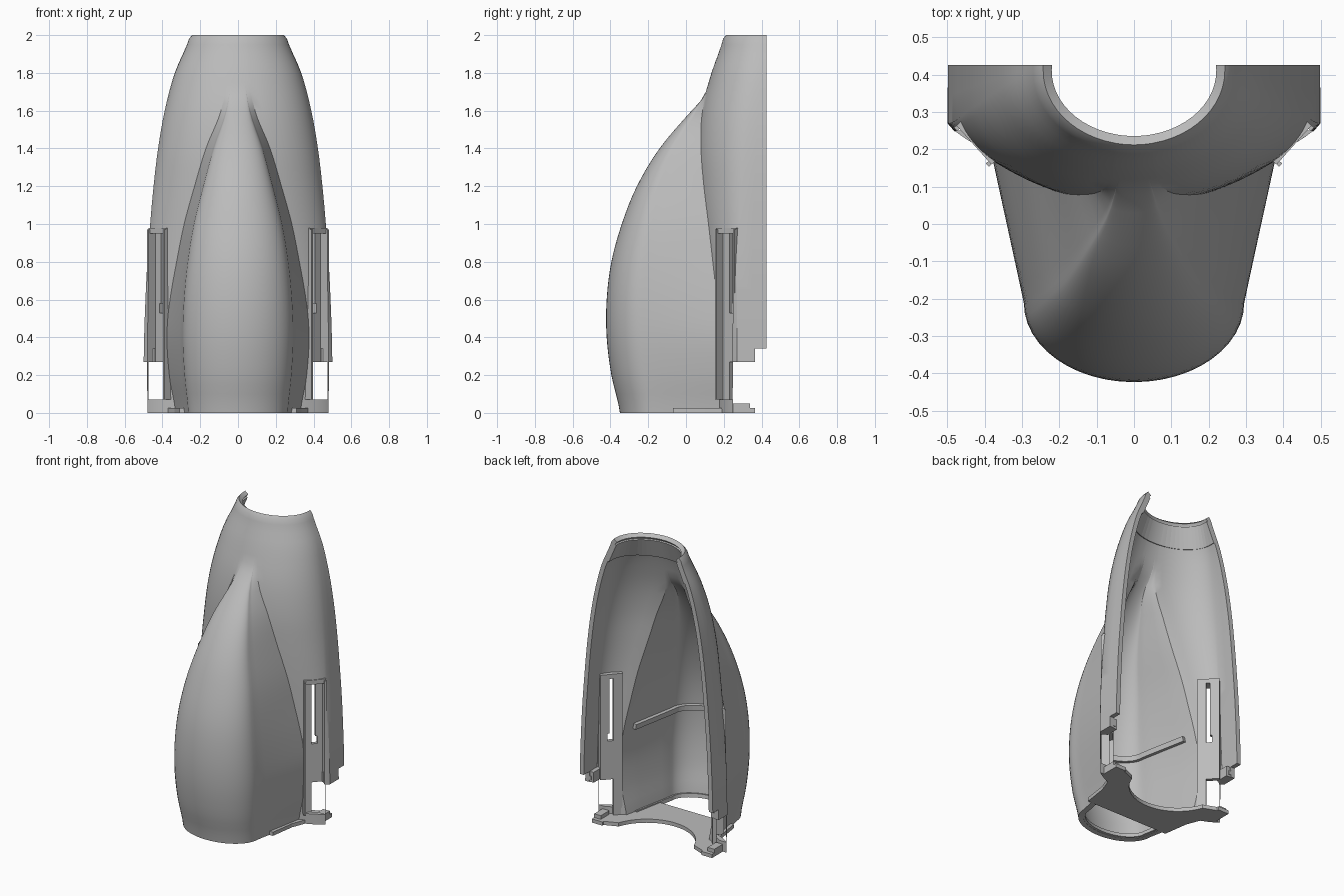
import bpy, bmesh, math
from mathutils import Vector

if "Cube" in bpy.data.objects:
    bpy.data.objects.remove(bpy.data.objects["Cube"], do_unlink=True)

grey = bpy.data.materials.new("plastic_grey")
grey.use_nodes = True
grey.diffuse_color = (0.5, 0.5, 0.5, 1)
grey.node_tree.nodes["Principled BSDF"].inputs["Base Color"].default_value = (0.5, 0.5, 0.5, 1)

# Shape tables, one value every 0.2 of height
HALF_WIDTH = [.5, .5, .497, .49, .48, .465, .447, .423, .388, .335, .255]
BODY_FRONT = [.13, .12, .11, .095, .08, .065, .055, .055, .08, .135, .2]
SIDE_EDGE = [.27, .27, .27, .27, .275, .285, .3, .315, .34, .375, .41]
POD_NOSE = [-.35, -.395, -.42, -.42, -.395, -.34, -.26, -.14, .03, .22, .4]
POD_ROOT = [.33, .365, .38, .36, .325, .285, .23, .17, .09, .06, .05]
POD_SHOULDER = [.265, .285, .295, .288, .268, .235, .185, .13, .062, .035, .03]
BACK = 0.425


def at(table, z):
    """Smooth lookup in a table by height."""
    f = min(max(z / 0.2, 0), 10)
    i = min(int(f), 9)
    t = f - i
    a, b, c, d = (table[min(max(k, 0), 10)] for k in range(i - 1, i + 3))
    return b + t / 2 * (c - a + t * (2 * a - 5 * b + 4 * c - d + t * (3 * (b - c) + d - a)))


def section(z):
    """Outline at one height, from the +x back edge round the front to -x."""
    w, front, edge = at(HALF_WIDTH, z), at(BODY_FRONT, z), at(SIDE_EDGE, z)
    nose, root, shoulder = at(POD_NOSE, z), at(POD_ROOT, z), at(POD_SHOULDER, z)
    if z > 1.99:
        w, front = w - .012, front + .012
    t0 = 0.35 * (1 - z / 2)

    def body_y(x):
        s = math.sqrt(max(0, 1 - (x * math.cos(t0) / w) ** 2))
        return edge - (edge - front) * (s - math.sin(t0)) / (1 - math.sin(t0))

    half = [(w, BACK), (w, (BACK + edge) / 2)]
    t1 = math.acos(root * math.cos(t0) / w)
    for k in range(13):
        x = w * math.cos(t0 + (t1 - t0) * k / 12) / math.cos(t0)
        half.append((x, body_y(x)))
    yr = body_y(root)
    ys = yr - 0.65 * (yr - nose)
    for k in range(1, 6):
        x = root + (shoulder - root) * k / 6
        half.append((x, min(yr + (ys - yr) * k / 6, body_y(x))))
    for k in range(13):
        a = math.pi / 2 * k / 12
        x = shoulder * math.cos(a)
        half.append((x, min(ys + (nose - ys) * math.sin(a), body_y(x))))
    return half[:-1] + [(0, half[-1][1])] + [(-x, y) for x, y in half[-2::-1]]


def inset(points, d):
    """Move an outline inward."""
    out = []
    for i, (x, y) in enumerate(points):
        p, q = points[max(i - 1, 0)], points[min(i + 1, len(points) - 1)]
        n = Vector((p[1] - q[1], q[0] - p[0])).normalized()
        out.append((x - n.x * d, y - n.y * d))
    return out


def finish(name, bm, smooth=False):
    mesh = bpy.data.meshes.new(name)
    bm.to_mesh(mesh)
    bm.free()
    ob = bpy.data.objects.new(name, mesh)
    bpy.context.collection.objects.link(ob)
    mesh.materials.append(grey)
    if smooth:
        select(ob)
        bpy.ops.object.shade_smooth_by_angle(angle=math.radians(28))
    return ob


def select(ob):
    bpy.ops.object.select_all(action='DESELECT')
    ob.select_set(True)
    bpy.context.view_layer.objects.active = ob


def loft(name, rings, thickness):
    """Skin stacked (z, outline) rings and thicken them inward."""
    bm = bmesh.new()
    rows = [[bm.verts.new((x, y, z)) for x, y in pts] for z, pts in rings]
    for lo, hi in zip(rows, rows[1:]):
        for i in range(len(lo) - 1):
            bm.faces.new((lo[i], hi[i], hi[i + 1], lo[i + 1]))
    ob = finish(name, bm)
    mod = ob.modifiers.new("wall", 'SOLIDIFY')
    mod.thickness, mod.offset = thickness, -1
    select(ob)
    bpy.ops.object.modifier_apply(modifier=mod.name)
    return ob


def prism(name, points, z0, z1):
    """Upright solid over a flat outline."""
    bm = bmesh.new()
    base = bm.faces.new([bm.verts.new((x, y, z0)) for x, y in points])
    top = bmesh.ops.extrude_face_region(bm, geom=[base])["geom"]
    bmesh.ops.translate(bm, vec=(0, 0, z1 - z0), verts=[v for v in top if isinstance(v, bmesh.types.BMVert)])
    bmesh.ops.recalc_face_normals(bm, faces=bm.faces)
    return finish(name, bm)


def box(name, x0, x1, y0, y1, z0, z1):
    return prism(name, [(x0, y0), (x1, y0), (x1, y1), (x0, y1)], z0, z1)


def slanted(name, side, a0, a1, d0, d1, z0, z1):
    """Box along the diagonal face: a runs along it, d goes inward."""
    pts = []
    for a, d in ((a0, d0), (a1, d0), (a1, d1), (a0, d1)):
        pts.append((side * (.432 + .667 * a - .745 * d), .208 + .745 * a + .667 * d))
    return prism(name, pts, z0, z1)


def cut(target, cutter):
    cutter.hide_render = True
    mod = target.modifiers.new("cut", 'BOOLEAN')
    mod.operation, mod.object, mod.solver = 'DIFFERENCE', cutter, 'EXACT'
    select(target)
    bpy.ops.object.modifier_apply(modifier=mod.name)
    bpy.data.objects.remove(cutter, do_unlink=True)


# Main shell with the front pod
heights = [k * 0.05 for k in range(40)] + [1.98, 2.0]
shell = loft("outer_shell", [(z, section(z)) for z in heights], 0.03)
cut(shell, box("rear_cutter", -1, 1, .25, 1, -.1, .27))
cut(shell, box("step_cutter", -1, 1, .365, 1, -.1, .34))
for side in (1, -1):
    cut(shell, slanted("channel_cutter", side, -.06, .06, -.08, .07, .07, .97))
select(shell)
bpy.ops.object.shade_smooth_by_angle(angle=math.radians(28))


# Inner collar, rib and floor lip follow the wall
def band(name, z0, z1, depth, y_limit):
    rings = []
    low, high = section(z0), section(z1)
    keep = [i for i, p in enumerate(low) if p[1] < y_limit]
    for z, pts in ((z0, low), (z1, high)):
        pts = inset(pts, .018)
        rings.append((z, [pts[i] for i in keep]))
    return loft(name, rings, depth)


band("top_collar", 1.84, 1.97, .022, 1)
band("inner_rib", .575, .61, .035, .15)
band("floor_lip", .005, .03, .025, .12)

# Base plate with a round cut-out at the back
arc = [(.3 * math.cos(a), .42 - .3 * math.sin(a))
       for a in (.35 + (math.pi - .7) * k / 24 for k in range(25))]
rim = [(.39, .36), (.44, .34), (.44, .25), (.37, .19), (.335, .1), (.31, -.07)]
prism("base_plate", arc + [(-x, y) for x, y in rim] + rim[::-1], 0, .025)

# Slotted side guides, feet and clips
for side, tag in ((1, "left"), (-1, "right")):
    def guide(part, *dims):
        slanted(tag + "_" + part, side, *dims)
    guide("guide_inner_strip", -.06, -.012, .045, .07, .02, .97)
    guide("guide_outer_strip", .012, .06, .045, .07, .27, .53)
    guide("guide_outer_strip_top", .025, .06, .045, .07, .53, .58)
    guide("guide_outer_strip_upper", .012, .06, .045, .07, .58, .97)
    guide("guide_bridge", -.012, .012, .045, .07, .27, .53)
    guide("guide_cap", -.07, .07, .005, .07, .95, .98)
    guide("guide_front_wall", -.07, -.058, -.004, .07, .07, .97)
    guide("guide_back_wall", .058, .07, -.004, .07, .27, .97)

    def block(part, x0, x1, *dims):
        box(tag + "_" + part, *sorted((side * x0, side * x1)), *dims)
    block("foot", .37, .45, .23, .365, 0, .025)
    block("foot_step", .4, .45, .25, .34, .02, .05)
    block("clip", .44, .475, .27, .36, .27, .34)
    block("clip_tab", .455, .49, .3, .365, .285, .31)
